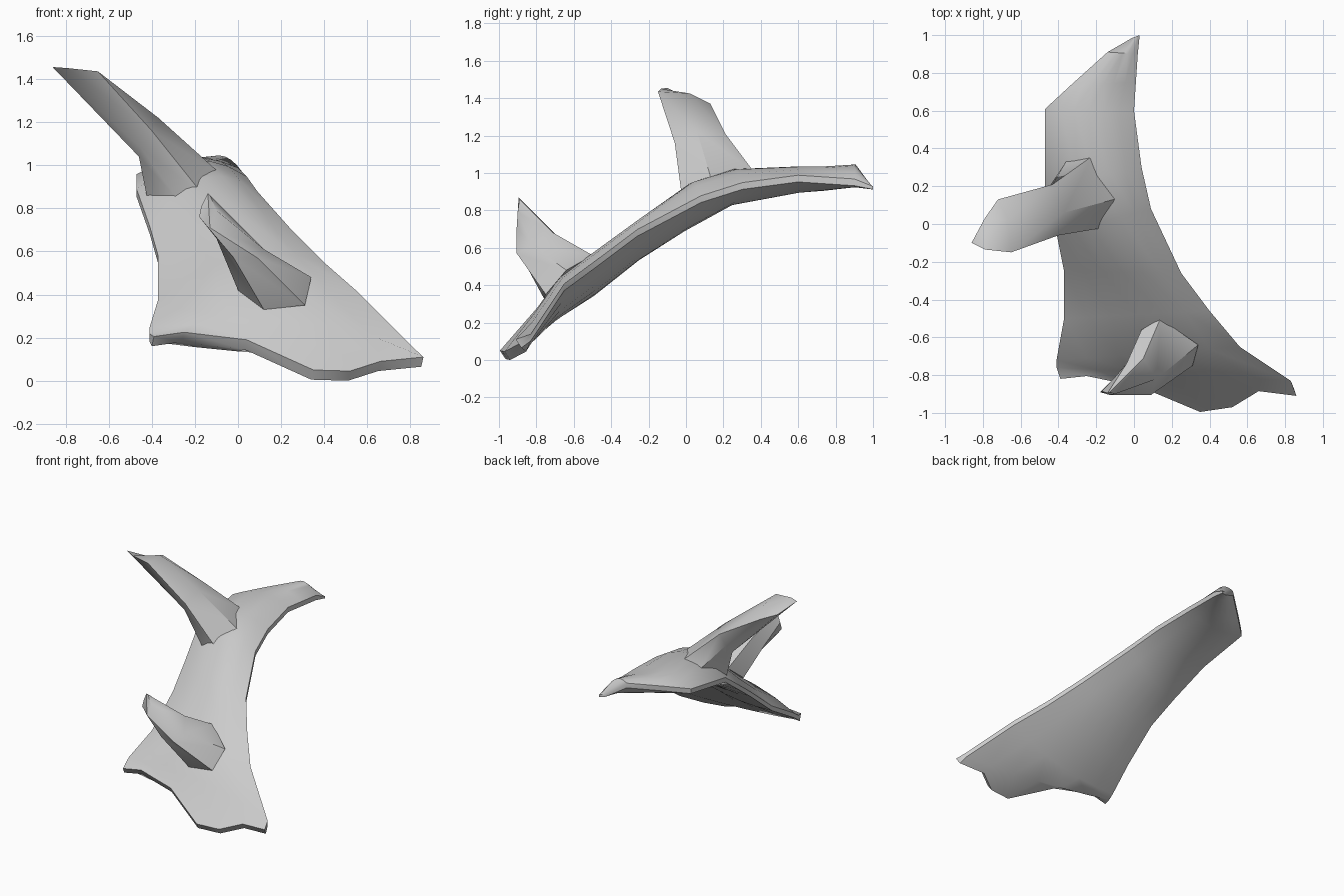
import bpy, bmesh, math
from mathutils import Vector


def loft(name, rings, angle):
    """Skin closed rings of equal length, cap both ends, smooth by angle."""
    bm = bmesh.new()
    vr = [[bm.verts.new(p) for p in r] for r in rings]
    n = len(vr[0])
    for a, b in zip(vr, vr[1:]):
        for i in range(n):
            j = (i + 1) % n
            bm.faces.new((a[i], a[j], b[j], b[i]))
    for cap in (vr[0], vr[-1]):
        f = bm.faces.new(cap)
        bmesh.ops.triangulate(bm, faces=[f])
    bmesh.ops.recalc_face_normals(bm, faces=bm.faces)
    me = bpy.data.meshes.new(name)
    bm.to_mesh(me)
    bm.free()
    ob = bpy.data.objects.new(name, me)
    bpy.context.collection.objects.link(ob)
    bpy.ops.object.select_all(action='DESELECT')
    ob.select_set(True)
    bpy.context.view_layer.objects.active = ob
    bpy.ops.object.shade_smooth_by_angle(angle=math.radians(angle))
    return ob


# Curved plate: left edge, right edge, rise above and drop below the chord
stations = [
    ((-.01, .985, .925), (.03, 1.0, .92), .01, .01),
    ((-.14, .91, 1.01), (.02, .90, .95), .06, .05),
    ((-.34, .73, .97), (.01, .75, .96), .07, .06),
    ((-.47, .61, .94), (.00, .60, .97), .08, .06),
    ((-.47, .20, .87), (.04, .30, .93), .12, .07),
    ((-.41, -.05, .70), (.09, .08, .86), .16, .07),
    ((-.37, -.25, .56), (.25, -.26, .68), .12, .07),
    ((-.37, -.50, .36), (.40, -.46, .53), .13, .07),
    ((-.41, -.72, .23), (.56, -.65, .39), .12, .08),
    ((-.41, -.76, .20), (.83, -.83, .12), .12, .04),
]
N = 6
rings = []
for left, right, up, down in stations:
    L, R = Vector(left), Vector(right)
    edge = .008 if up < .03 else .018
    top, bottom = [], []
    for i in range(N + 1):
        u = i / N
        bulge = 1 - (2 * u - 1) ** 2
        p = L.lerp(R, u)
        top.append(p + Vector((0, 0, edge + (up - edge) * bulge)))
        bottom.append(p - Vector((0, 0, edge + (down - edge) * bulge)))
    rings.append(top + bottom[::-1])

# Scalloped lower lip
lip = [(-.39, -.82, .205), (-.25, -.805, .225), (.04, -.865, .19), (.35, -.995, .05),
       (.52, -.97, .045), (.66, -.885, .09), (.86, -.91, .11)]
rings.append([Vector(p) for p in lip] + [Vector(p) + Vector((-.01, .03, -.045)) for p in lip[::-1]])
loft("curved_plate", rings, 40)

# Large upper horn
large = [
    [(-.42, .12, .84), (-.36, .33, .98), (-.22, .36, 1.01), (-.07, .14, .95), (-.16, -.02, .86), (-.28, -.02, .84)],
    [(-.46, .10, 1.04), (-.46, .18, 1.12), (-.43, .21, 1.21), (-.37, .06, 1.22), (-.40, -.06, 1.16), (-.45, .00, 1.08)],
    [(-.86, -.10, 1.455), (-.79, .03, 1.385), (-.72, .13, 1.37), (-.67, .02, 1.425), (-.65, -.15, 1.435), (-.79, -.135, 1.45)],
]
loft("large_horn", large, 45)

# Small lower horn
small = [
    [(.12, -.76, .33), (.00, -.69, .42), (.04, -.56, .53), (.14, -.50, .56), (.34, -.64, .48), (.31, -.75, .35)],
    [(-.02, -.89, .57), (-.10, -.81, .66), (-.04, -.74, .715), (.05, -.71, .68), (.12, -.82, .61), (.09, -.905, .57)],
    [(-.18, -.89, .76), (-.17, -.885, .81), (-.14, -.895, .87), (-.13, -.89, .86), (-.10, -.90, .79), (-.13, -.905, .71)],
]
loft("small_horn", small, 45)
